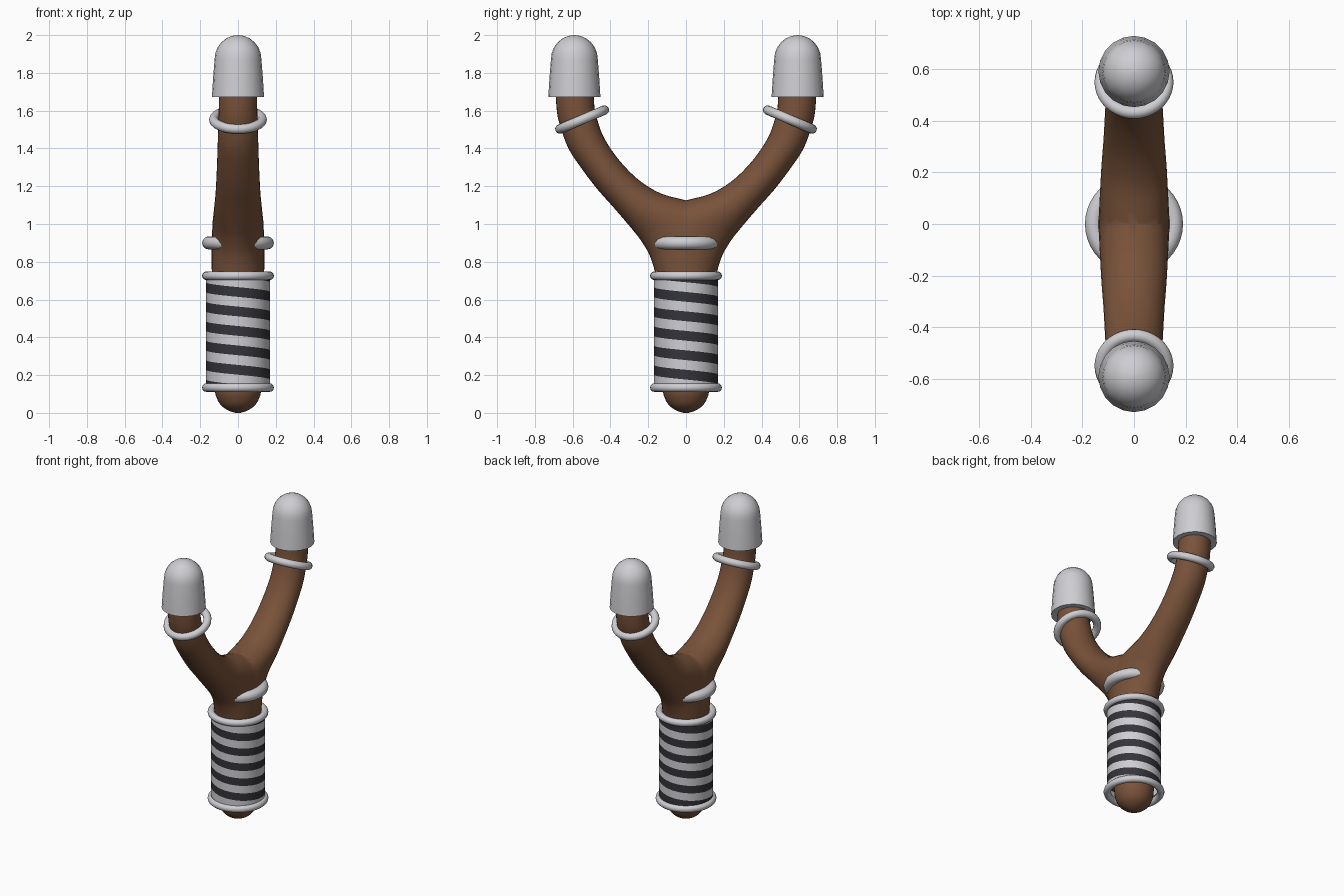
import bpy, bmesh, math
from mathutils import Vector

if "Cube" in bpy.data.objects:
    bpy.data.objects.remove(bpy.data.objects["Cube"])


def material(name, rgb):
    m = bpy.data.materials.new(name)
    m.diffuse_color = (*rgb, 1)
    m.use_nodes = True
    m.node_tree.nodes["Principled BSDF"].inputs["Base Color"].default_value = m.diffuse_color
    return m


WOOD = material("brown wood", (0.19, 0.085, 0.042))
GREY = material("light grey", (0.62, 0.62, 0.65))
DARK = material("dark grey", (0.034, 0.034, 0.042))


def finish(bm, name, mats, angle=40):
    me = bpy.data.meshes.new(name)
    bm.to_mesh(me)
    bm.free()
    ob = bpy.data.objects.new(name, me)
    bpy.context.collection.objects.link(ob)
    for m in mats:
        me.materials.append(m)
    bpy.ops.object.select_all(action='DESELECT')
    ob.select_set(True)
    bpy.context.view_layer.objects.active = ob
    bpy.ops.object.shade_smooth_by_angle(angle=math.radians(angle))
    return ob


def bridge(bm, rings):
    """Join successive closed rings of vertices with quads."""
    for a, b in zip(rings, rings[1:]):
        for i in range(len(a)):
            k = (i + 1) % len(a)
            bm.faces.new((a[i], a[k], b[k], b[i]))


def ring(name, major, minor, loc, tilt=0):
    bpy.ops.mesh.primitive_torus_add(major_radius=major, minor_radius=minor, major_segments=40,
                                     minor_segments=12, location=loc, rotation=(tilt, 0, 0))
    ob = bpy.context.object
    ob.name = name
    ob.data.materials.append(GREY)
    bpy.ops.object.shade_smooth()


def spline(p, i, t):
    """Catmull-Rom between points i and i+1."""
    a, b, c, d = (Vector(p[max(0, min(len(p) - 1, i + k))]) for k in (-1, 0, 1, 2))
    return 0.5 * (2 * b + (c - a) * t + (2 * a - 5 * b + 4 * c - d) * t * t
                  + (3 * b - a - 3 * c + d) * t ** 3)


# Wooden fork: half is lofted between an inner and an outer rail, then mirrored.
# Each section: inner y, inner z, outer y, outer z, half width in x
sections = [(-r, z, r, z, r) for z, r in
            ((0.0, .012), (.012, .05), (.04, .09), (.08, .113), (.13, .123), (.3, .13))]
sections += [
    (-.155, .68, .155, .68, .138), (-.168, .77, .168, .76, .139),
    (-.185, .88, .18, .80, .140), (-.185, .99, .2, .85, .138),
    (-.12, 1.085, .24, .915, .135), (0, 1.125, .275, .96, .131),
    (.13, 1.16, .325, 1.02, .126), (.24, 1.225, .39, 1.095, .119),
    (.33, 1.31, .47, 1.185, .114), (.40, 1.40, .55, 1.29, .110),
    (.445, 1.48, .62, 1.395, .107), (.47, 1.555, .66, 1.5, .104),
    (.485, 1.62, .683, 1.59, .102), (.49, 1.74, .692, 1.74, .100)]
bm = bmesh.new()
loops = []
N = 32
for i in range(len(sections) - 1):
    for s in range(3):
        iy, iz, oy, oz, hx = spline(sections, i, s / 3)
        loop = []
        for k in range(N):
            a = math.tau * k / N
            f = (1 + math.cos(a)) / 2
            loop.append(bm.verts.new((hx * math.sin(a), iy + (oy - iy) * f, iz + (oz - iz) * f)))
        loops.append(loop)
bridge(bm, loops)
bm.faces.new(loops[0])
bm.faces.new(loops[-1])
bmesh.ops.recalc_face_normals(bm, faces=bm.faces)
bmesh.ops.bisect_plane(bm, geom=bm.verts[:] + bm.edges[:] + bm.faces[:], dist=1e-5,
                       plane_co=(0, 0, 0), plane_no=(0, 1, 0), clear_inner=True)
fork = finish(bm, "wooden_fork", [WOOD], 80)
mirror = fork.modifiers.new("mirror", 'MIRROR')
mirror.use_axis = (False, True, False)
mirror.merge_threshold = 0.001

# Grip: tube of sloping bands, alternate bands dark, trimmed level at both ends
PITCH, M = 0.103, 48
bm = bmesh.new()
grid = []
for j in range(-2, 16):
    row = []
    for k in range(M + 1):
        t = k / M
        a = -math.pi / 2 + math.tau * t
        row.append(bm.verts.new((.169 * math.cos(a), .169 * math.sin(a),
                                 .64 - PITCH * (.25 + t) + PITCH * (j - 10) / 2)))
    grid.append(row)
for j in range(len(grid) - 1):
    for k in range(M):
        f = bm.faces.new((grid[j][k], grid[j][k + 1], grid[j + 1][k + 1], grid[j + 1][k]))
        f.material_index = 1 if j % 2 == 0 else 0
bmesh.ops.remove_doubles(bm, verts=bm.verts, dist=1e-4)
for z, n in ((.13, -1), (.73, 1)):
    bmesh.ops.bisect_plane(bm, geom=bm.verts[:] + bm.edges[:] + bm.faces[:], dist=1e-6,
                           plane_co=(0, 0, z), plane_no=(0, 0, n), clear_outer=True)
finish(bm, "striped_grip", [GREY, DARK])

# Grip end rings and the band showing at the neck
ring("grip_ring_bottom", .167, .023, (0, 0, .134))
ring("grip_ring_top", .167, .023, (0, 0, .726))
ring("neck_band", .155, .035, (0, 0, .90))

# Prong caps and loose tilted rings
profile = [(.095, 1.672), (.138, 1.672), (.132, 1.77), (.124, 1.872)]
profile += [(.124 * math.cos(a), 1.872 + .128 * math.sin(a))
            for a in (math.radians(d) for d in (15, 30, 45, 60, 75, 88))]
for side, label in ((-1, "left"), (1, "right")):
    bm = bmesh.new()
    loops = [[bm.verts.new((r * math.cos(math.tau * k / 20), side * .591 + r * math.sin(math.tau * k / 20), z))
              for k in range(20)] for r, z in profile]
    bridge(bm, loops)
    bm.faces.new(loops[-1])
    bmesh.ops.recalc_face_normals(bm, faces=bm.faces)
    finish(bm, "prong_cap_" + label, [GREY])
    ring("prong_ring_" + label, .128, .025, (0, side * .55, 1.553), math.radians(-23 * side))
